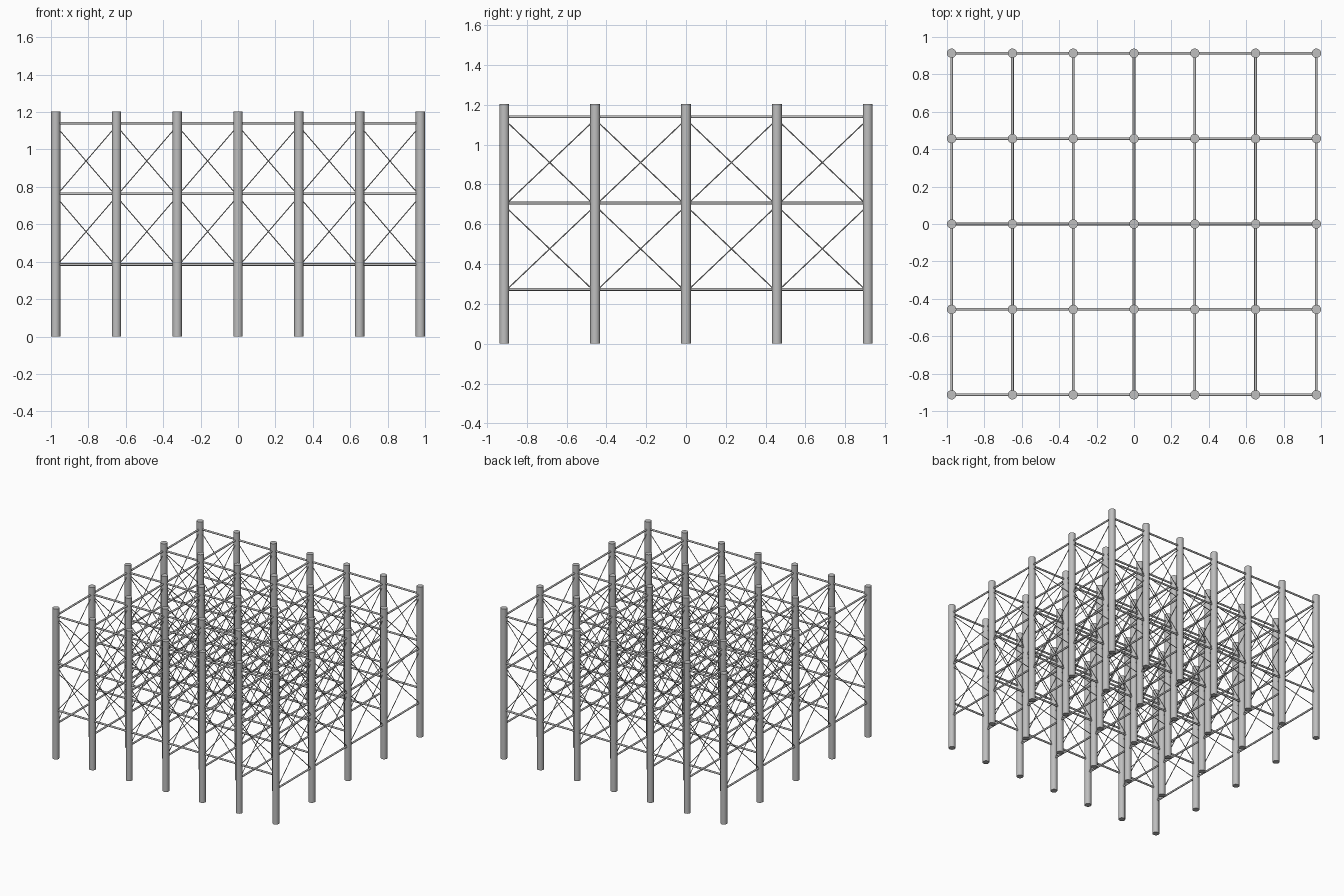
import bpy, bmesh
from mathutils import Vector, Matrix

if "Cube" in bpy.data.objects:
    bpy.data.objects.remove(bpy.data.objects["Cube"])

steel = bpy.data.materials.new("grey steel")
steel.diffuse_color = (0.52, 0.52, 0.52, 1)
steel.use_nodes = True
steel.node_tree.nodes["Principled BSDF"].inputs["Base Color"].default_value = steel.diffuse_color

XS = [-0.975 + 0.325 * i for i in range(7)]
YS = [-0.913 + 0.4565 * i for i in range(5)]
X_LEVELS = [0.385, 0.7625, 1.14]   # heights of beams running along x
Y_LEVELS = [0.273, 0.7065, 1.14]   # heights of beams running along y
DROP = 0.013                       # braces sit slightly below the beam centres


def rods(name, segments, radius, sides):
    """One object made of cylinders, each running between two points."""
    bm = bmesh.new()
    for a, b in segments:
        a, b = Vector(a), Vector(b)
        d = b - a
        m = Matrix.Translation((a + b) / 2) @ d.to_track_quat('Z', 'Y').to_matrix().to_4x4()
        bmesh.ops.create_cone(bm, cap_ends=True, segments=sides, radius1=radius,
                              radius2=radius, depth=d.length, matrix=m)
    me = bpy.data.meshes.new(name)
    bm.to_mesh(me)
    bm.free()
    me.materials.append(steel)
    ob = bpy.data.objects.new(name, me)
    bpy.context.collection.objects.link(ob)
    bpy.ops.object.select_all(action='DESELECT')
    ob.select_set(True)
    bpy.context.view_layer.objects.active = ob
    bpy.ops.object.shade_smooth_by_angle(angle=0.9)


def crossings(stations, levels, point):
    """Crossed diagonals in every bay and storey of one frame."""
    out = []
    for p, q in zip(stations, stations[1:]):
        for lo, hi in zip(levels, levels[1:]):
            lo, hi = lo - DROP, hi - DROP
            out += [(point(p, lo), point(q, hi)), (point(p, hi), point(q, lo))]
    return out


# Upright piles
rods("piles", [((x, y, 0), (x, y, 1.204)) for x in XS for y in YS], 0.025, 20)

# Horizontal beams
rods("long_beams", [((XS[0], y, z), (XS[-1], y, z)) for y in YS for z in X_LEVELS], 0.0072, 12)
rods("cross_beams", [((x, YS[0], z), (x, YS[-1], z)) for x in XS for z in Y_LEVELS], 0.0072, 12)

# Diagonal bracing in every frame
rods("long_braces", [s for y in YS for s in
                     crossings(XS, X_LEVELS, lambda p, z: (p, y, z))], 0.0027, 8)
rods("cross_braces", [s for x in XS for s in
                      crossings(YS, Y_LEVELS, lambda p, z: (x, p, z))], 0.003, 8)
